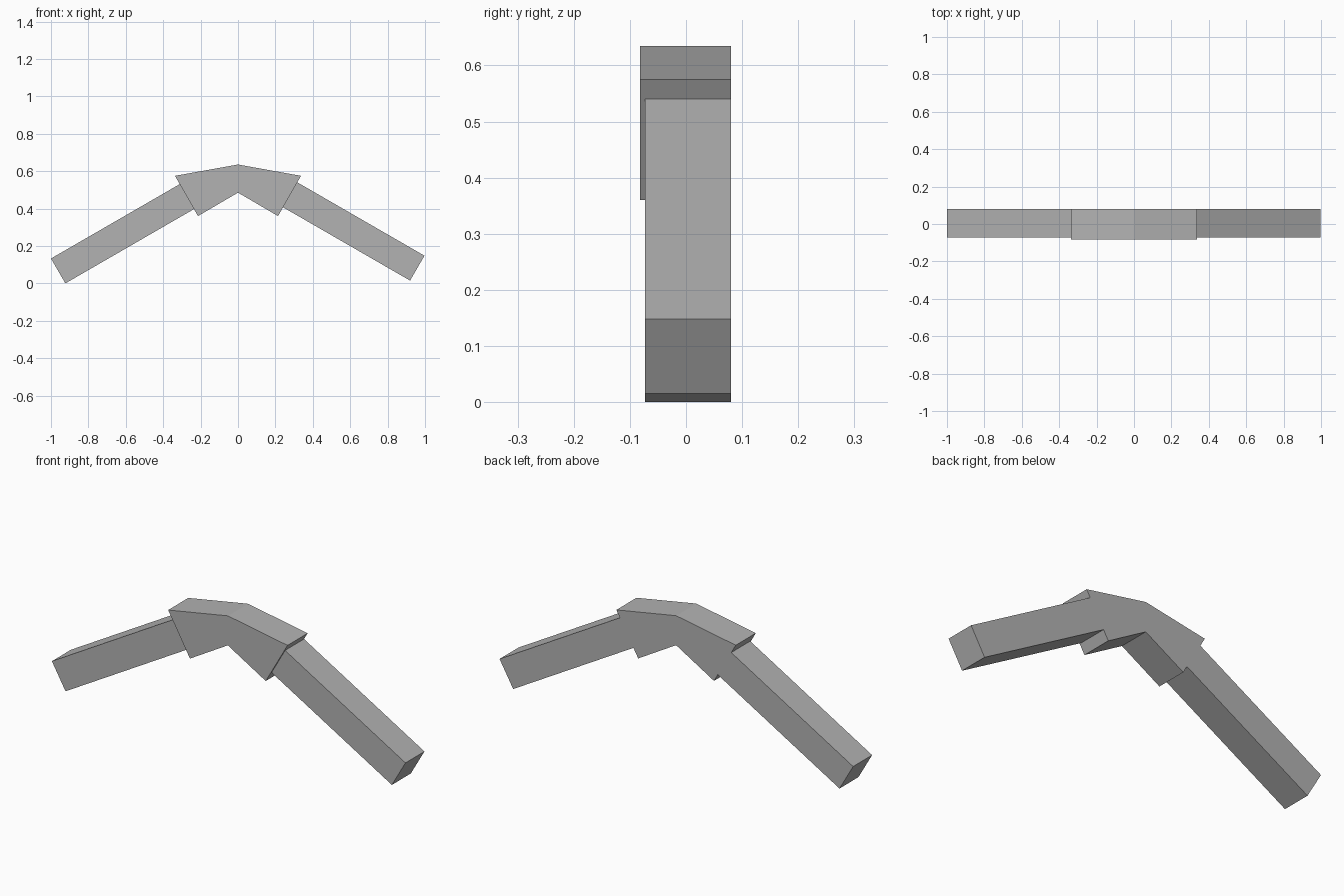
import bpy
import bmesh

cube = bpy.data.objects.get("Cube")
if cube:
    bpy.data.objects.remove(cube, do_unlink=True)

grey = bpy.data.materials.new("plain grey")
grey.use_nodes = True
colour = (0.45, 0.45, 0.45, 1)
grey.diffuse_color = colour
grey.node_tree.nodes["Principled BSDF"].inputs["Base Color"].default_value = colour

BACK = 0.08


def prism(name, outline, front):
    """Extrude an x-z outline from the front plane to the shared back plane."""
    bm = bmesh.new()
    face = bm.faces.new([bm.verts.new((x, front, z)) for x, z in outline])
    new = bmesh.ops.extrude_face_region(bm, geom=[face])["geom"]
    verts = [v for v in new if isinstance(v, bmesh.types.BMVert)]
    bmesh.ops.translate(bm, verts=verts, vec=(0, BACK - front, 0))
    bmesh.ops.recalc_face_normals(bm, faces=bm.faces)
    mesh = bpy.data.meshes.new(name)
    bm.to_mesh(mesh)
    bm.free()
    mesh.materials.append(grey)
    obj = bpy.data.objects.new(name, mesh)
    bpy.context.collection.objects.link(obj)
    return obj


# Bent centre sleeve with a narrow flat ridge
half = [(0.003, 0.635), (0.337, 0.575), (0.214, 0.36)]
mirrored = [(-x, z) for x, z in reversed(half)]
prism("centre_sleeve", half + [(0, 0.485)] + mirrored, -0.082)

# Sloping arms, tucked just inside the sleeve ends
prism("left_arm", [(0.997, 0.148), (0.92, 0.015), (0.23, 0.413), (0.307, 0.546)], -0.073)
prism("right_arm", [(-1.0, 0.133), (-0.923, 0.0), (-0.227, 0.402), (-0.304, 0.535)], -0.073)
